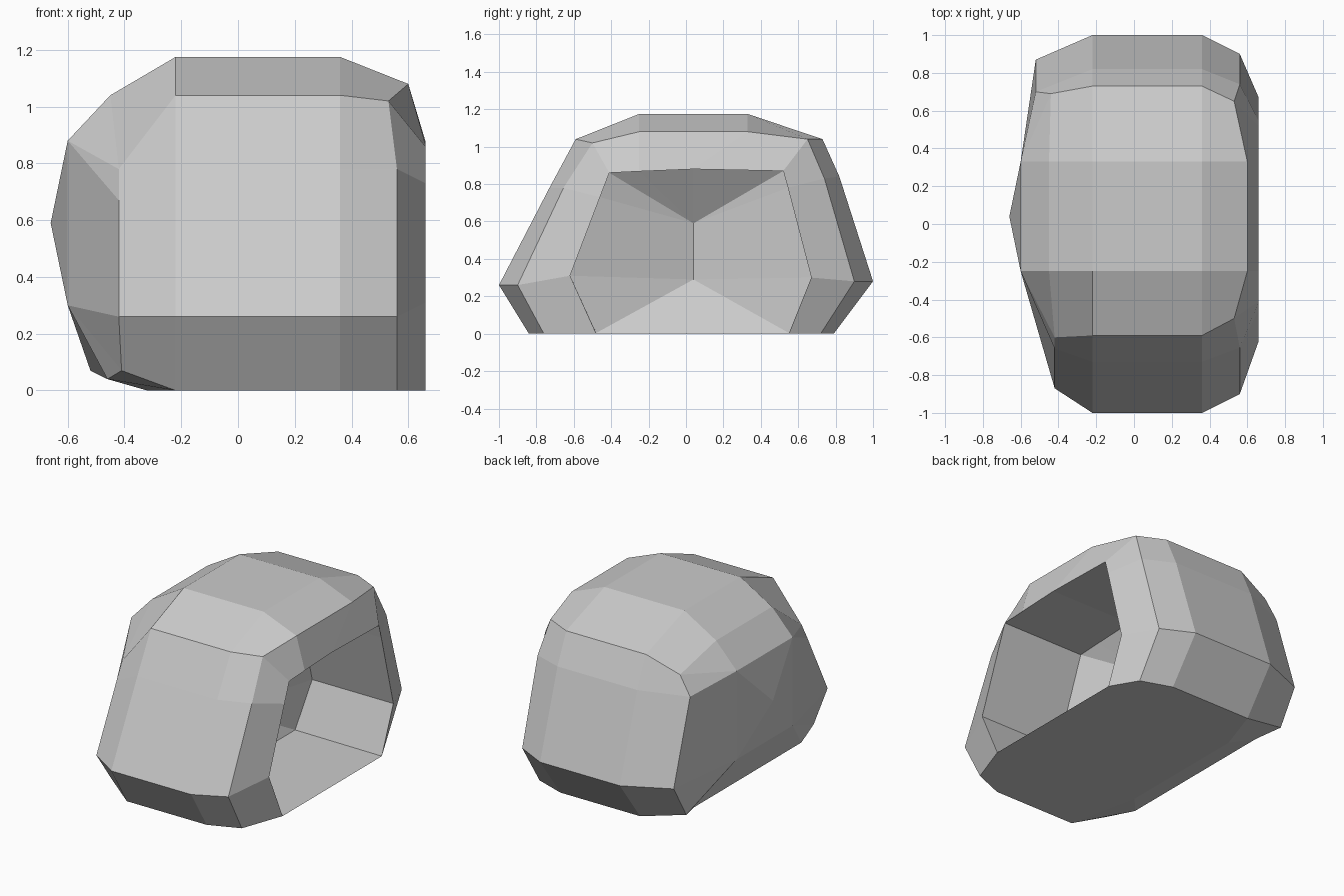
import bpy, bmesh

if "Cube" in bpy.data.objects:
    bpy.data.objects.remove(bpy.data.objects["Cube"])

# Cross-sections (y, z), running from the lower front corner over the top
BODY = [(-.84, 0), (-1, .26), (-.73, .78), (-.59, 1.04), (-.25, 1.175), (.33, 1.175),
        (.73, 1.04), (.82, .84), (1, .28), (.79, 0), (.33, 0), (-.25, 0)]
RIM = [(-.76, 0), (-.9, .26), (-.655, .78), (-.5, 1.02), (-.25, 1.08), (.33, 1.08),
       (.65, 1.04), (.74, .83), (.9, .28), (.72, 0), (.33, 0), (-.25, 0)]
MOUTH = [(-.48, 0), (-.62, .31), (-.46, .73), (-.41, .86), (-.25, .868), (.04, .88),
         (.52, .87), (.545, .78), (.67, .3), (.55, 0), (.33, 0), (-.25, 0)]
BACK = [(-.74, .07), (-.87, .26), (-.66, .67), (-.60, .78), (-.25, 1.04), (.33, 1.04),
        (.69, .95), (.70, .83), (.87, .29), (.74, .07), (.58, .04), (-.54, .04)]
BACK_X = [-.41, -.42, -.42, -.42, -.45, -.45, -.44, -.52, -.52, -.52, -.46, -.46]


def flat_ring(section, x):
    return [(x, y, z) for y, z in section]


# Rear panel: the twelve section points collapse onto four corners
rear = [(-.60, -.25 if i in (0, 1, 2, 3, 4, 11) else .33,
         .88 if 2 <= i <= 7 else .30) for i in range(12)]
back = [(x, y, z) for x, (y, z) in zip(BACK_X, BACK)]
# The underside starts a little further back in the middle
body = [(-.32, y * 1.5, z) if i > 9 else (-.22, y, z) for i, (y, z) in enumerate(BODY)]
rim = [(.60 if z > 1.05 else .53 if z > 1 else .56, y, z) for y, z in RIM]
# Cavity wall: outline, then a short vertical crease at its deepest part
cavity = [(.07 if z > .1 else .03, y, max(z, .004)) for y, z in MOUTH]
crease = [(-.12, .04, .59 if 2 <= i <= 7 else .29) for i in range(12)]

# Loft from the rear panel to the mouth, then inwards to the cavity wall
bm = bmesh.new()
loops = [[bm.verts.new(p) for p in ring] for ring in
         (rear, back, body, flat_ring(BODY, .36), rim, flat_ring(MOUTH, .66),
          cavity, crease)]
for a, b in zip(loops, loops[1:]):
    for i in range(12):
        j = (i + 1) % 12
        bm.faces.new((a[i], a[j], b[j], b[i]))

# Pointed rear
tip = bm.verts.new((-.66, .04, .59))
for i in range(12):
    bm.faces.new((tip, loops[0][(i + 1) % 12], loops[0][i]))

bmesh.ops.remove_doubles(bm, verts=bm.verts[:], dist=.001)
bmesh.ops.recalc_face_normals(bm, faces=bm.faces[:])
mesh = bpy.data.meshes.new("hollow_shell")
bm.to_mesh(mesh)
bm.free()
shell = bpy.data.objects.new("hollow_shell", mesh)
bpy.context.collection.objects.link(shell)
